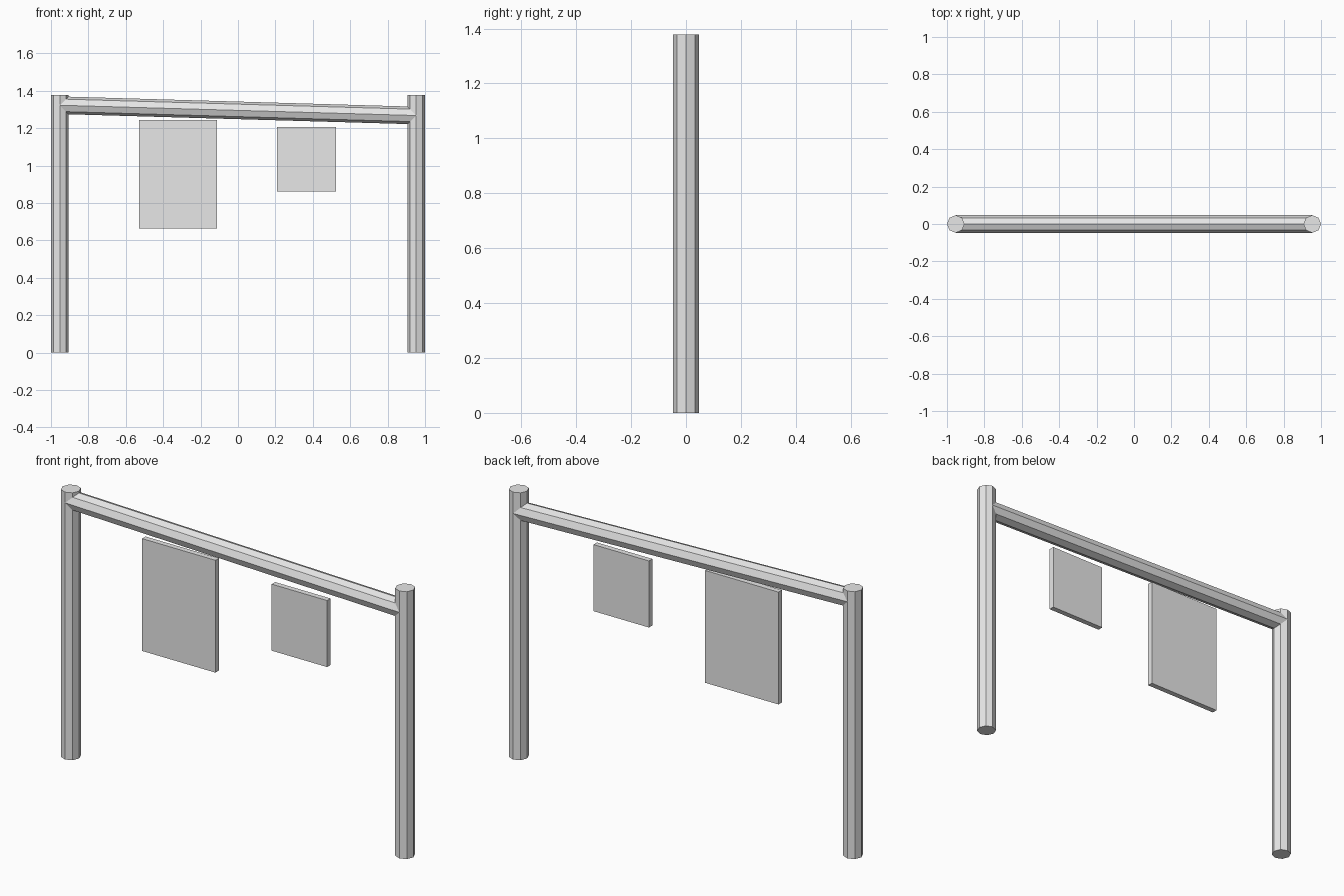
import bpy
from mathutils import Vector

if "Cube" in bpy.data.objects:
    bpy.data.objects.remove(bpy.data.objects["Cube"])

grey = bpy.data.materials.new("light_grey")
grey.diffuse_color = (0.8, 0.8, 0.8, 1)
grey.use_nodes = True
grey.node_tree.nodes["Principled BSDF"].inputs["Base Color"].default_value = grey.diffuse_color

RADIUS = 0.047
POST_X = 1 - RADIUS
HEIGHT = 1.378


def finish(name):
    obj = bpy.context.object
    obj.name = name
    obj.data.materials.append(grey)
    return obj


def pole(name, start, end):
    """Flat-shaded eight-sided pole between two points."""
    a, b = Vector(start), Vector(end)
    axis = b - a
    bpy.ops.mesh.primitive_cylinder_add(vertices=8, radius=RADIUS,
                                        depth=axis.length, location=(a + b) / 2)
    obj = finish(name)
    # turn about y only, so one ridge stays on top of a lying pole
    obj.rotation_euler = (0, Vector((axis.z, axis.x)).angle_signed(Vector((1, 0))), 0)
    return obj


def panel(name, x0, x1, z0, z1, y0=-0.024, y1=0.004):
    """Thin upright board."""
    bpy.ops.mesh.primitive_cube_add(
        size=1, location=((x0 + x1) / 2, (y0 + y1) / 2, (z0 + z1) / 2))
    obj = finish(name)
    obj.scale = (x1 - x0, y1 - y0, z1 - z0)
    return obj


# Upright posts
for side, sx in (("left", -1), ("right", 1)):
    pole(side + "_post", (sx * POST_X, 0, 0), (sx * POST_X, 0, HEIGHT))

# Sloping crossbeam, dropping to the right
beam = pole("crossbeam", (-POST_X, 0, 1.323), (POST_X, 0, 1.268))
if (beam.rotation_euler.to_matrix() @ Vector((0, 0, 1))).x * \
        (beam.rotation_euler.to_matrix() @ Vector((0, 0, 1))).z > 0:
    beam.rotation_euler.y *= -1

# Hanging boards
panel("large_board", -0.53, -0.112, 0.664, 1.243)
panel("small_board", 0.209, 0.525, 0.863, 1.206)
